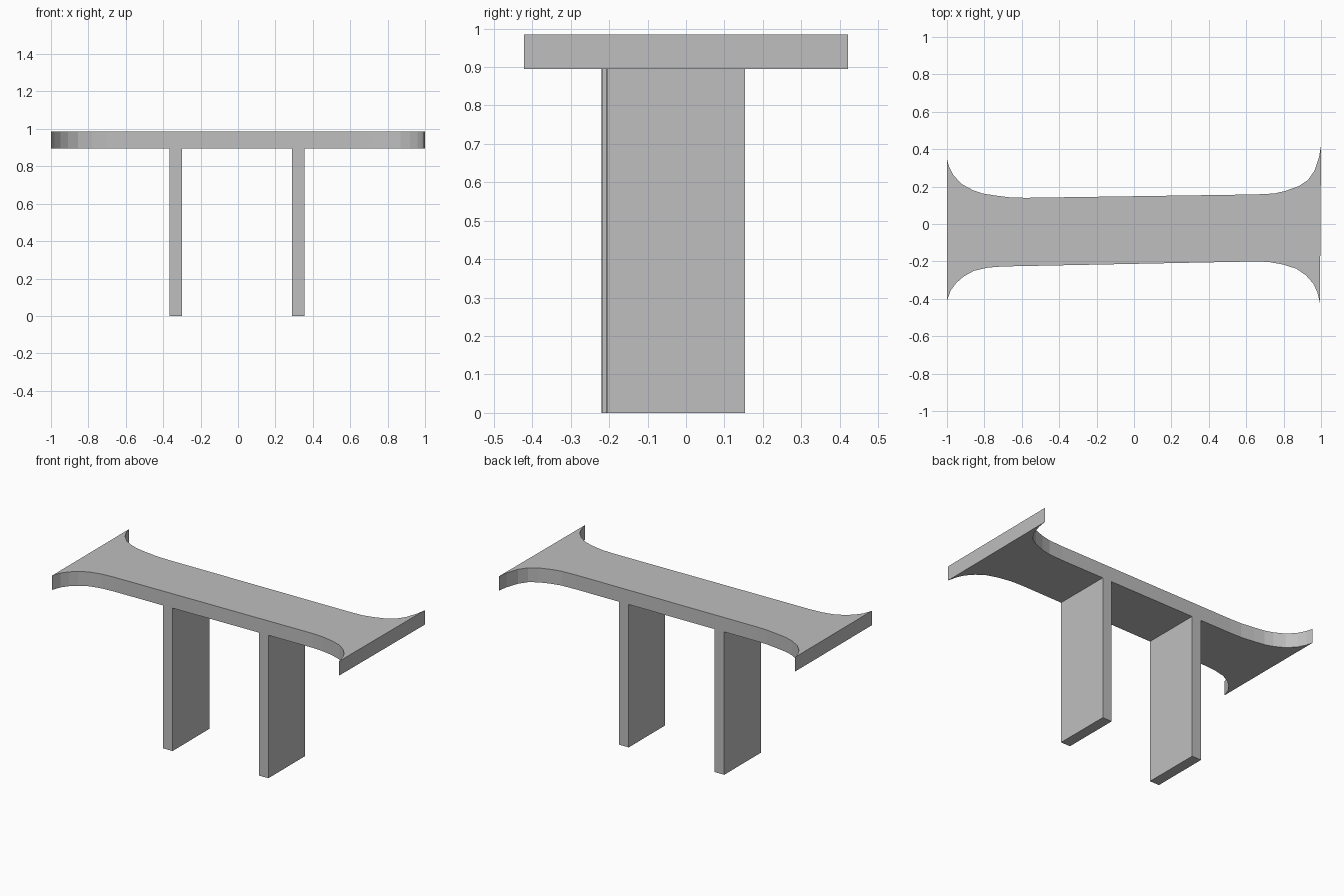
import bpy
import bmesh

cube = bpy.data.objects.get("Cube")
if cube:
    bpy.data.objects.remove(cube, do_unlink=True)

grey = bpy.data.materials.new("plain grey")
grey.use_nodes = True
colour = (0.52, 0.52, 0.52, 1)
grey.diffuse_color = colour
grey.node_tree.nodes["Principled BSDF"].inputs["Base Color"].default_value = colour

LEG_TOP, TOP = 0.895, 0.985


def extrude_outline(name, outline, z0, z1):
    """Raise a flat plan outline into a solid slab."""
    bm = bmesh.new()
    face = bm.faces.new([bm.verts.new((x, y, z0)) for x, y in outline])
    raised = bmesh.ops.extrude_face_region(bm, geom=[face])["geom"]
    verts = [g for g in raised if isinstance(g, bmesh.types.BMVert)]
    bmesh.ops.translate(bm, verts=verts, vec=(0, 0, z1 - z0))
    bmesh.ops.recalc_face_normals(bm, faces=bm.faces)
    mesh = bpy.data.meshes.new(name)
    bm.to_mesh(mesh)
    bm.free()
    mesh.materials.append(grey)
    obj = bpy.data.objects.new(name, mesh)
    bpy.context.collection.objects.link(obj)
    return obj


# Flared corners of the top, each running counter-clockwise in plan
front_left = [(-1, -.41), (-.98, -.355), (-.95, -.315), (-.91, -.28),
              (-.855, -.25), (-.78, -.233), (-.70, -.227)]
front_right = [(.655, -.2), (.72, -.203), (.80, -.217), (.87, -.24),
               (.92, -.275), (.96, -.32), (.98, -.365), (.994, -.422)]
back_right = [(1, .422), (.99, .36), (.965, .285), (.93, .235),
              (.88, .202), (.81, .177), (.75, .163), (.65, .158)]
back_left = [(-.58, .14), (-.66, .142), (-.74, .152), (-.81, .163),
             (-.86, .18), (-.92, .213), (-.965, .26), (-.99, .31), (-1, .348)]
extrude_outline("table_top", front_left + front_right + back_right + back_left,
                LEG_TOP, TOP)


def edge_y(x, start, end):
    """Height in plan of a long edge of the top at x."""
    t = (x - start[0]) / (end[0] - start[0])
    return start[1] + t * (end[1] - start[1])


# Slab legs, flush with the long edges of the top
for name, x0, x1 in (("right_leg", -.365, -.30), ("left_leg", .29, .355)):
    front = [(x, edge_y(x, front_left[-1], front_right[0])) for x in (x0, x1)]
    back = [(x, edge_y(x, back_left[0], back_right[-1])) for x in (x1, x0)]
    extrude_outline(name, front + back, 0, LEG_TOP)
